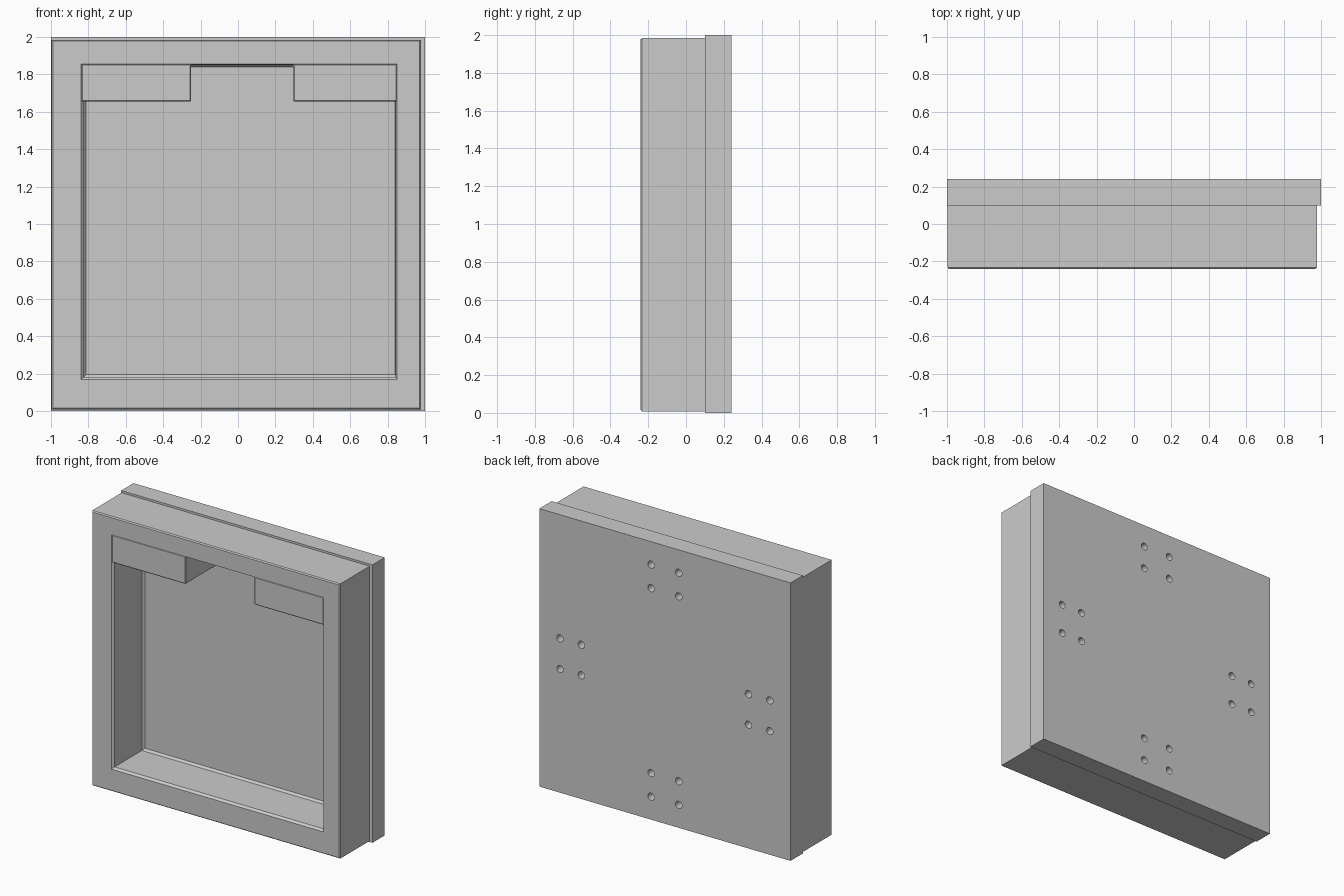
import bpy, bmesh, math
from mathutils import Matrix, Vector

if "Cube" in bpy.data.objects:
    bpy.data.objects.remove(bpy.data.objects["Cube"])


def finish(name, bm):
    bmesh.ops.recalc_face_normals(bm, faces=bm.faces)
    mesh = bpy.data.meshes.new(name)
    bm.to_mesh(mesh)
    bm.free()
    obj = bpy.data.objects.new(name, mesh)
    bpy.context.collection.objects.link(obj)
    return obj


def box(name, x0, x1, y0, y1, z0, z1, bevel=0):
    bm = bmesh.new()
    size = Matrix.Diagonal((x1 - x0, y1 - y0, z1 - z0, 1))
    centre = Vector((x0 + x1, y0 + y1, z0 + z1)) / 2
    bmesh.ops.create_cube(bm, size=1, matrix=Matrix.Translation(centre) @ size)
    if bevel:
        bmesh.ops.bevel(bm, geom=bm.edges[:], offset=bevel, segments=1,
                        affect='EDGES')
    return finish(name, bm)


def ring_loft(name, rings):
    """Skin a closed tube through rectangles given as (x0, x1, z0, z1, y)."""
    bm = bmesh.new()
    loops = [[bm.verts.new((x, y, z)) for x, z in
              ((x0, z0), (x1, z0), (x1, z1), (x0, z1))]
             for x0, x1, z0, z1, y in rings]
    for a, b in zip(loops, loops[1:] + loops[:1]):
        for i in range(4):
            j = (i + 1) % 4
            bm.faces.new((a[i], a[j], b[j], b[i]))
    return finish(name, bm)


# Deep front frame with softened rim, opening chamfer and rear fillet
ring_loft("front_frame", [
    (-0.997, 0.978, 0.008, 1.985, 0.10),
    (-0.997, 0.978, 0.008, 1.985, -0.232),
    (-0.99, 0.971, 0.015, 1.978, -0.24),
    (-0.84, 0.85, 0.168, 1.855, -0.24),
    (-0.825, 0.843, 0.182, 1.85, -0.225),
    (-0.825, 0.843, 0.182, 1.85, 0.085),
    (-0.812, 0.84, 0.196, 1.84, 0.10),
])

# Blocks filling the upper corners, leaving a central notch
for name, x0, x1 in (("left_block", -0.838, -0.25),
                     ("right_block", 0.295, 0.852)):
    box(name, x0, x1, -0.239, 0.10, 1.655, 1.856, bevel=0.006)

# Back plate
plate = box("back_plate", -1, 1, 0.10, 0.24, 0, 2)

# Four clusters of blind screw holes in the back
bm = bmesh.new()
turn = Matrix.Rotation(math.pi / 2, 4, 'X')
for cx, cz, dx, dz in ((0, 1.75, 0.11, 0.085), (0, 0.25, 0.11, 0.085),
                       (0.75, 1, 0.085, 0.11), (-0.75, 1, 0.085, 0.11)):
    for sx in (-1, 1):
        for sz in (-1, 1):
            place = Matrix.Translation((cx + sx * dx, 0.24, cz + sz * dz))
            bmesh.ops.create_cone(bm, cap_ends=True, segments=20,
                                  radius1=0.026, radius2=0.026, depth=0.2,
                                  matrix=place @ turn)
cutter = finish("screw_hole_cutter", bm)
cutter.hide_render = True

mod = plate.modifiers.new("screw_holes", 'BOOLEAN')
mod.operation = 'DIFFERENCE'
mod.solver = 'EXACT'
mod.object = cutter
bpy.context.view_layer.objects.active = plate
plate.select_set(True)
bpy.ops.object.modifier_apply(modifier=mod.name)
bpy.data.objects.remove(cutter)
bpy.ops.object.shade_smooth_by_angle(angle=math.radians(30))
